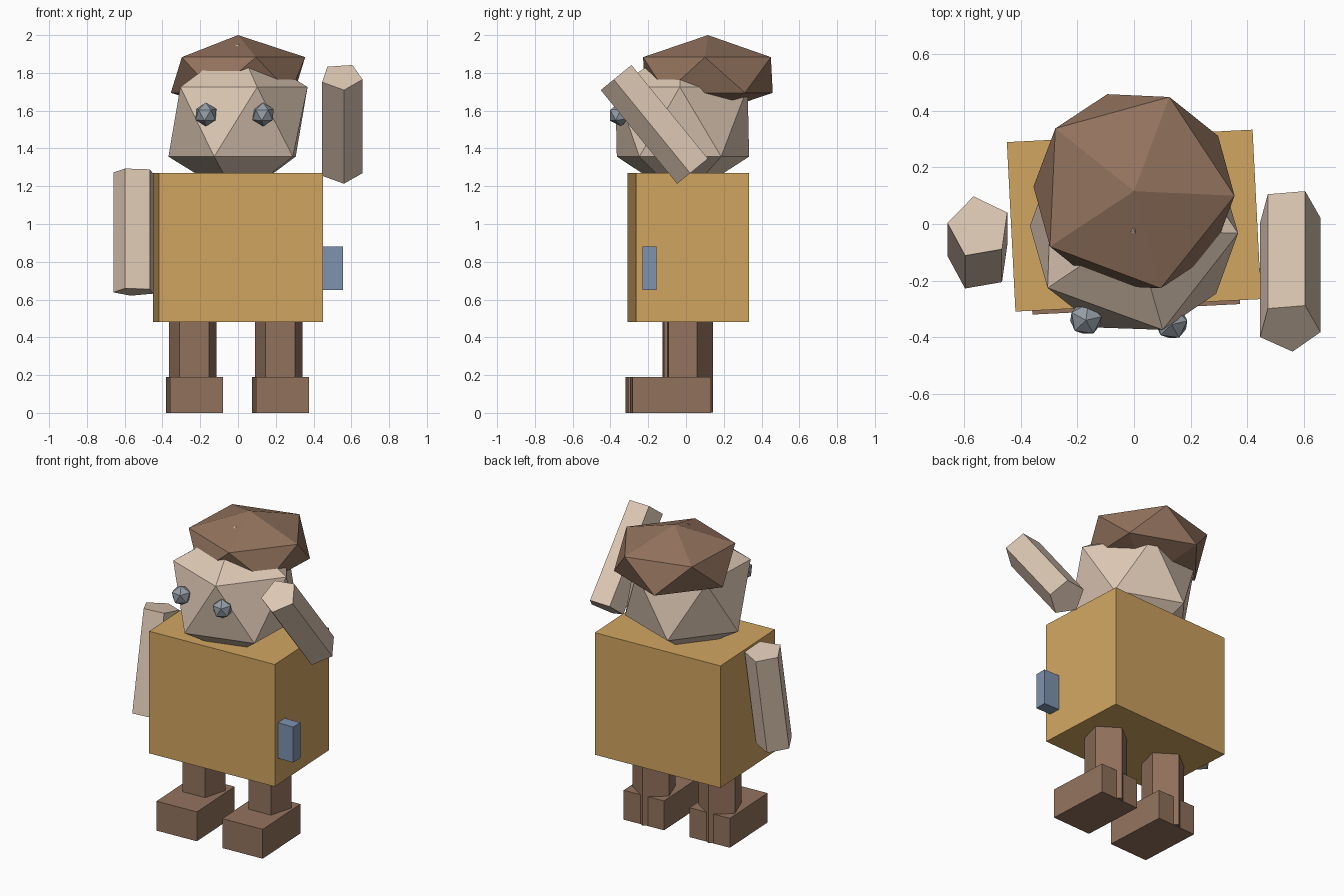
import bpy
from math import radians
from mathutils import Matrix, Vector

if "Cube" in bpy.data.objects:
    bpy.data.objects.remove(bpy.data.objects["Cube"], do_unlink=True)


def material(name, rgb):
    mat = bpy.data.materials.new(name)
    mat.use_nodes = True
    mat.diffuse_color = (*rgb, 1)
    mat.node_tree.nodes["Principled BSDF"].inputs["Base Color"].default_value = (*rgb, 1)
    return mat


TAN = material("ochre", (0.64, 0.38, 0.12))
BROWN = material("brown", (0.29, 0.17, 0.11))
SKIN = material("pale_skin", (0.73, 0.58, 0.46))
BLUE = material("slate_blue", (0.21, 0.29, 0.43))
GREY = material("steel_grey", (0.30, 0.34, 0.38))


def finish(name, mat, location, scale=(1, 1, 1), spin=0, tilt=0):
    """Bake scale, spin about z, then tilt about x into the new primitive."""
    obj = bpy.context.object
    obj.name = name
    turn = Matrix.Rotation(radians(tilt), 4, 'X') @ Matrix.Rotation(radians(spin), 4, 'Z')
    obj.data.transform(turn @ Matrix.Diagonal((*scale, 1)))
    obj.location = Vector(location)
    obj.data.materials.append(mat)
    return obj


def box(name, mat, location, size, spin=0):
    bpy.ops.mesh.primitive_cube_add(size=1)
    return finish(name, mat, location, size, spin)


def prism(name, mat, location, radius, length, spin, tilt=0):
    bpy.ops.mesh.primitive_cylinder_add(vertices=5, radius=radius, depth=length)
    return finish(name, mat, location, spin=spin, tilt=tilt)


def gem(name, mat, location, radius, flat=1, spin=0, tilt=0):
    bpy.ops.mesh.primitive_ico_sphere_add(subdivisions=1, radius=radius)
    return finish(name, mat, location, (1, 1, flat), spin, tilt)


# Torso, slightly turned, with a small box on its left side
TURN = 2.9
box("body", TAN, (0, 0.012, 0.875), (0.87, 0.6, 0.79), TURN)
box("side_box", BLUE, (0.495, -0.193, 0.765), (0.12, 0.075, 0.23))

# Legs and feet follow the turn of the torso
for side, x, y in (("left", 0.222, 0.0), ("right", -0.233, -0.023)):
    prism(side + "_leg", BROWN, (x - 0.004, y + 0.01, 0.253), 0.133, 0.5, TURN)
    box(side + "_foot", BROWN, (x + 0.003, y - 0.083, 0.095), (0.28, 0.415, 0.19), TURN)

# Arms: the right hangs, the left is raised
prism("right_arm", SKIN, (-0.548, -0.07, 0.958), 0.113, 0.645, 10, -10.4)
prism("left_arm", SKIN, (0.549, -0.162, 1.532), 0.113, 0.64, 42, 39.2)

# Head, cap and eyes
gem("head", SKIN, (0, -0.02, 1.541), 0.412, spin=-2)
gem("cap", BROWN, (0, 0.116, 1.789), 0.398, flat=0.53, spin=-2.6)
gem("right_eye", GREY, (-0.17, -0.335, 1.58), 0.063, spin=10, tilt=5)
gem("left_eye", GREY, (0.133, -0.35, 1.58), 0.063, spin=10, tilt=5)
